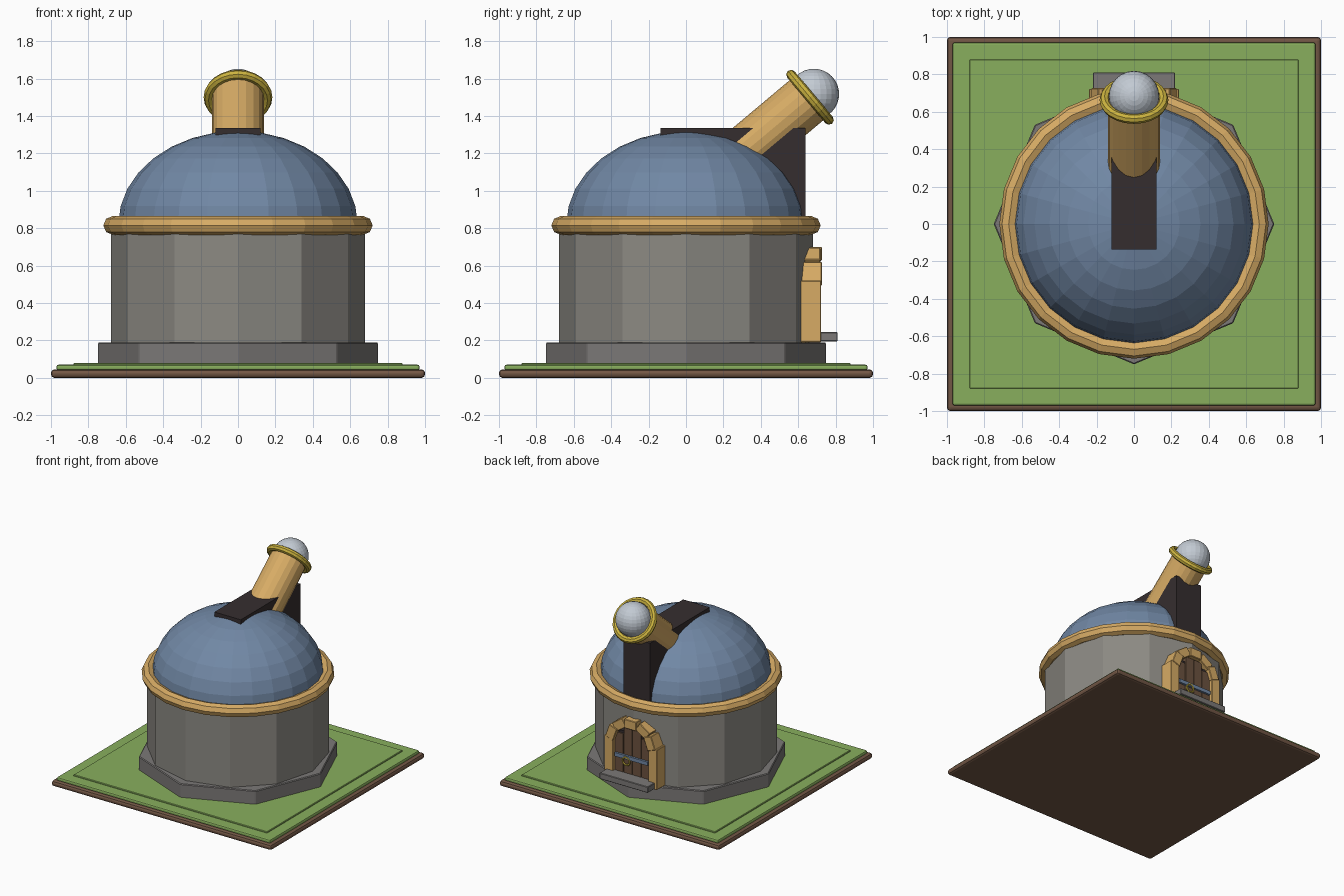
import bpy
import math
from mathutils import Vector

cube = bpy.data.objects.get("Cube")
if cube:
    bpy.data.objects.remove(cube, do_unlink=True)


def material(name, rgb):
    m = bpy.data.materials.new(name)
    m.use_nodes = True
    m.diffuse_color = (*rgb, 1)
    m.node_tree.nodes["Principled BSDF"].inputs["Base Color"].default_value = (*rgb, 1)
    return m


GRASS = material("grass green", (0.25, 0.43, 0.11))
EARTH = material("earth brown", (0.17, 0.095, 0.06))
WALL = material("wall grey", (0.26, 0.25, 0.225))
STONE = material("foundation grey", (0.2, 0.19, 0.185))
DOME = material("dome blue", (0.165, 0.245, 0.375))
SAND = material("warm sandstone", (0.68, 0.41, 0.13))
DARK = material("dark slot", (0.036, 0.027, 0.028))
BRASS = material("brass yellow", (0.6, 0.45, 0.05))
GLASS = material("pale lens", (0.54, 0.59, 0.65))
WOOD = material("door wood", (0.15, 0.085, 0.05))


def finish(name, mat, bevel=0, segments=1):
    ob = bpy.context.object
    ob.name = name
    ob.data.materials.clear()
    ob.data.materials.append(mat)
    if bevel:
        mod = ob.modifiers.new("soft edges", "BEVEL")
        mod.width = bevel
        mod.segments = segments
    return ob


def box(name, mat, low, high, bevel=0, segments=1, rot=(0, 0, 0)):
    low, high = Vector(low), Vector(high)
    bpy.ops.mesh.primitive_cube_add(size=1, location=(low + high) / 2, rotation=rot)
    bpy.context.object.scale = high - low
    bpy.ops.object.transform_apply(location=False, rotation=False, scale=True)
    return finish(name, mat, bevel, segments)


def prism(name, mat, sides, radius, z0, z1, bevel=0):
    bpy.ops.mesh.primitive_cylinder_add(vertices=sides, radius=radius, depth=z1 - z0,
                                        location=(0, 0, (z0 + z1) / 2))
    return finish(name, mat, bevel)


def ring(name, mat, major, minor, loc, rot=(0, 0, 0), seg=24, minor_seg=8):
    bpy.ops.mesh.primitive_torus_add(major_radius=major, minor_radius=minor, location=loc,
                                     rotation=rot, major_segments=seg, minor_segments=minor_seg)
    return finish(name, mat)


# Ground plate
box("ground_base", EARTH, (-1, -1, 0), (1, 1, 0.045), 0.018, 2)
box("lawn", GRASS, (-0.97, -0.97, 0.04), (0.97, 0.97, 0.07), 0.01, 2)
box("lawn_centre", GRASS, (-0.88, -0.88, 0.06), (0.88, 0.88, 0.08), 0.004)

# Foundation and round wall
prism("foundation", STONE, 8, 0.75, 0.07, 0.19, 0.006)
prism("wall", WALL, 12, 0.68, 0.18, 0.82)
ring("cornice", SAND, 0.67, 0.05, (0, 0, 0.815))

# Dome: flattened sphere with its lower half hidden in the wall
bpy.ops.mesh.primitive_uv_sphere_add(segments=24, ring_count=16, radius=0.64,
                                     location=(0, 0, 0.82))
bpy.context.object.scale.z = 0.5 / 0.64
finish("dome", DOME)

# Slot running over the dome to the back
box("dome_slot", DARK, (-0.12, -0.135, 0.8), (0.12, 0.64, 1.335))

# Telescope
tilt = (math.radians(-50), 0, 0)
axis = Vector((0, math.sin(math.radians(50)), math.cos(math.radians(50))))
mouth = Vector((0, 0.663, 1.5))
length = 0.65
bpy.ops.mesh.primitive_cylinder_add(vertices=20, radius=0.14, depth=length,
                                    location=mouth - axis * (length / 2 - 0.01), rotation=tilt)
finish("telescope_tube", SAND)
ring("telescope_rim", BRASS, 0.158, 0.026, mouth, tilt)
bpy.ops.mesh.primitive_uv_sphere_add(segments=24, ring_count=16, radius=0.135,
                                     location=mouth + axis * 0.027)
finish("telescope_lens", GLASS)

# Door planks
for i, top in enumerate((0.56, 0.62, 0.62, 0.56)):
    x = -0.158 + i * 0.08
    box("door_plank", WOOD, (x, 0.6, 0.19), (x + 0.074, 0.698, top))
box("door_back", DARK, (-0.15, 0.6, 0.19), (0.15, 0.688, 0.58))
box("door_bar", DOME, (-0.15, 0.69, 0.365), (0.15, 0.715, 0.395))
ring("door_handle", BRASS, 0.032, 0.008, (0.045, 0.712, 0.35), (math.pi / 2, 0, 0), 16, 6)

# Stone door frame
for side in (-1, 1):
    xs = sorted((side * 0.16, side * 0.24))
    box("door_jamb", SAND, (xs[0], 0.6, 0.19), (xs[1], 0.722, 0.52), 0.004)
for i in range(5):
    angle = math.radians(20 + 35 * i)
    x, z = 0.185 * math.cos(angle), 0.5 + 0.163 * math.sin(angle)
    front = 0.727 if i % 2 == 0 else 0.718
    box("arch_stone", SAND, (x - 0.055, 0.6, z - 0.037), (x + 0.055, front, z + 0.037),
        0.004, rot=(0, math.pi / 2 - angle, 0))
box("door_step", STONE, (-0.22, 0.66, 0.195), (0.22, 0.81, 0.245), 0.004)
